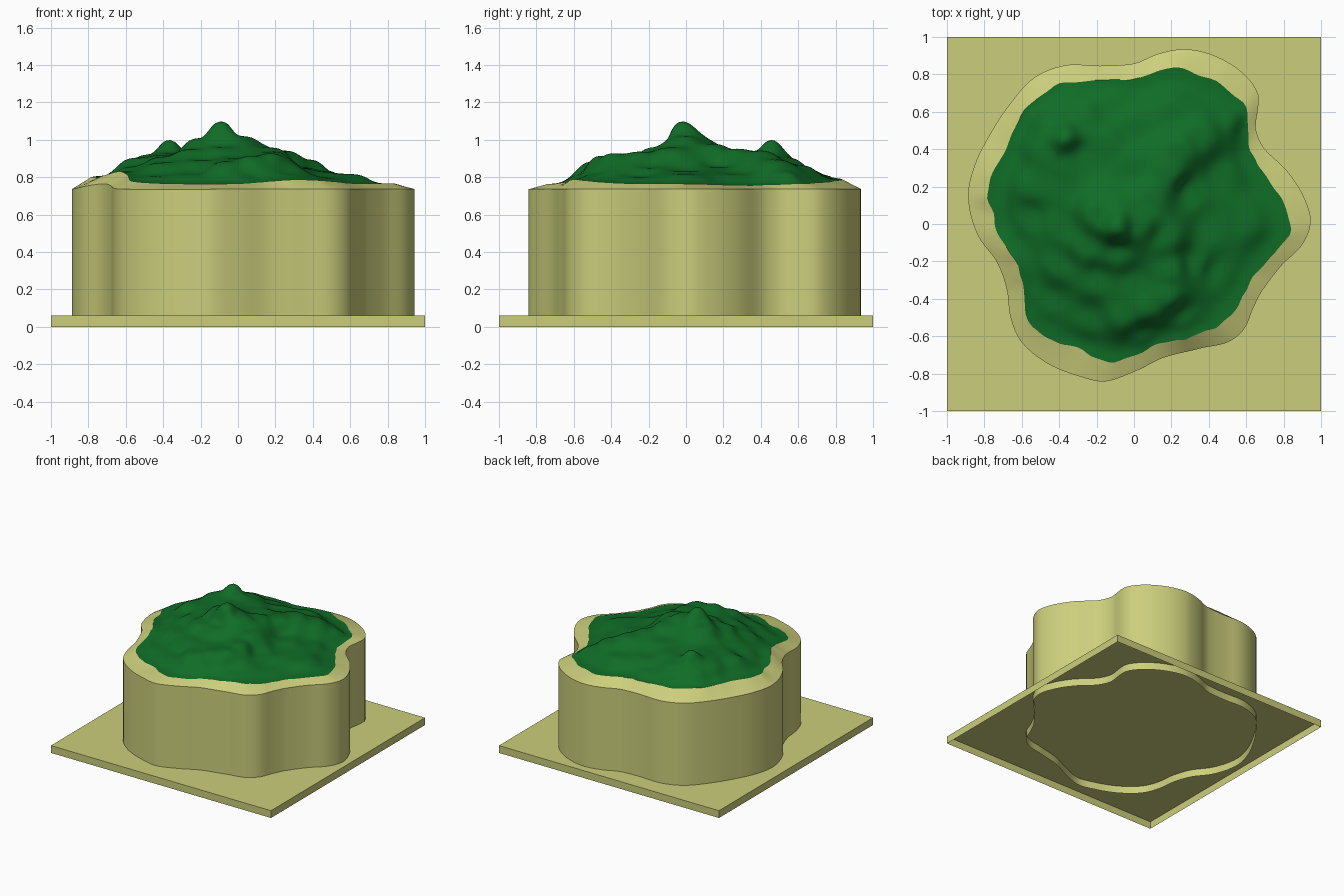
import bpy, bmesh, math
from mathutils import noise, Vector

if "Cube" in bpy.data.objects:
    bpy.data.objects.remove(bpy.data.objects["Cube"])

SEG = 180


def material(name, rgb):
    m = bpy.data.materials.new(name)
    m.diffuse_color = (*rgb, 1)
    m.use_nodes = True
    m.node_tree.nodes["Principled BSDF"].inputs["Base Color"].default_value = m.diffuse_color
    return m


SAND = material("sand", (0.60, 0.62, 0.20))
FOREST = material("forest", (0.005, 0.15, 0.02))


def periodic(keys, period):
    """Smooth closed Hermite curve through (position, value) pairs."""
    keys = sorted(keys)
    n = len(keys)

    def key(i):
        k, v = keys[i % n]
        return k + period * (i // n), v

    def slope(i):
        (a, u), (b, v) = key(i - 1), key(i + 1)
        return (v - u) / (b - a)

    def f(a):
        a = (a - keys[0][0]) % period + keys[0][0]
        i = max(k for k in range(n) if keys[k][0] <= a + 1e-9)
        (a0, v0), (a1, v1) = key(i), key(i + 1)
        h = a1 - a0
        t = (a - a0) / h
        return ((2*t**3 - 3*t**2 + 1) * v0 + (t**3 - 2*t**2 + t) * h * slope(i)
                + (3*t**2 - 2*t**3) * v1 + (t**3 - t**2) * h * slope(i + 1))
    return f


def polar(points):
    """Radius as a function of angle for a star-shaped outline."""
    return periodic([(math.atan2(y, x) % math.tau, math.hypot(x, y))
                     for x, y in points], math.tau)


def make_object(name, bm, mat, angle):
    me = bpy.data.meshes.new(name)
    bm.to_mesh(me)
    bm.free()
    ob = bpy.data.objects.new(name, me)
    bpy.context.collection.objects.link(ob)
    me.materials.append(mat)
    if angle:
        bpy.ops.object.select_all(action='DESELECT')
        ob.select_set(True)
        bpy.context.view_layer.objects.active = ob
        bpy.ops.object.shade_smooth_by_angle(angle=math.radians(angle))
    return ob


def loft(name, rings, mat, angle, tip=None):
    """Skin closed rings running upward/inward; optionally close with a tip."""
    bm = bmesh.new()
    vs = [[bm.verts.new(p) for p in r] for r in rings]
    for lo, hi in zip(vs, vs[1:]):
        for j in range(SEG):
            k = (j + 1) % SEG
            bm.faces.new((lo[j], lo[k], hi[k], hi[j]))
    if tip:
        c = bm.verts.new(tip)
        for j in range(SEG):
            bm.faces.new((vs[-1][j], vs[-1][(j + 1) % SEG], c))
    return make_object(name, bm, mat, angle)


# Island outline and tree line as seen from above
shore = polar([
    (.945, .01), (.915, .13), (.83, .27), (.70, .40), (.65, .51), (.66, .60),
    (.665, .69), (.59, .80), (.43, .90), (.27, .935), (.13, .91), (0, .858),
    (-.18, .846), (-.37, .848), (-.53, .785), (-.665, .64), (-.77, .48),
    (-.85, .32), (-.887, .15), (-.835, -.06), (-.735, -.20), (-.68, -.35),
    (-.66, -.50), (-.61, -.62), (-.48, -.735), (-.29, -.815), (-.16, -.842),
    (0, -.79), (.16, -.714), (.35, -.666), (.51, -.628), (.59, -.56),
    (.635, -.455), (.69, -.35), (.79, -.22), (.90, -.11)])
treeline = polar([
    (.835, 0), (.825, -.06), (.765, -.14), (.68, -.235), (.61, -.325),
    (.56, -.43), (.485, -.52), (.375, -.58), (.245, -.62), (.125, -.645),
    (.03, -.69), (-.05, -.725), (-.12, -.737), (-.21, -.715), (-.29, -.66),
    (-.40, -.64), (-.505, -.58), (-.57, -.50), (-.585, -.375), (-.62, -.22),
    (-.675, -.135), (-.735, -.04), (-.755, .065), (-.783, .15), (-.76, .265),
    (-.70, .37), (-.64, .49), (-.60, .585), (-.505, .68), (-.40, .75),
    (-.265, .762), (-.02, .773), (.08, .80), (.20, .832), (.30, .815),
    (.43, .762), (.54, .69), (.60, .62), (.607, .505), (.62, .40),
    (.68, .29), (.75, .195), (.805, .10)])

# Heights along the tree line and the shore, by angle in degrees
tree_z = periodic([(0, .765), (30, .757), (60, .775), (90, .80), (120, .81),
                   (150, .81), (180, .80), (198, .83), (225, .775),
                   (270, .765), (298, .787), (330, .768)], 360)
shore_z = periodic([(0, .737), (90, .737), (175, .738), (198, .765),
                    (220, .738), (280, .737)], 360)

# Peaks, ridges and valleys of the hill
relief = [
    (-.09, -.02, 1.11), (-.2, .05, 1.01), (.03, 0, 1.02), (-.09, -.16, .96),
    (-.37, .46, 1.02), (-.46, .53, .92), (-.27, .38, .91), (-.37, .33, .93),
    (-.28, .56, .91), (-.5, .4, .93), (-.55, .19, .91), (-.56, .04, .86),
    (-.4, .18, .92), (-.4, 0, .91), (-.25, -.13, .95), (-.4, -.22, .88),
    (-.45, -.42, .81), (-.2, -.3, .89), (-.25, -.52, .82), (0, -.32, .90),
    (.17, -.08, .96), (.2, -.25, .94), (.18, -.4, .935), (.07, -.47, .925),
    (-.05, -.5, .89), (.06, -.6, .82), (.27, -.5, .82), (.33, -.2, .85),
    (.42, 0, .83), (.6, 0, .82), (.45, -.25, .80), (.09, .14, .98),
    (.19, .27, .955), (.25, .4, .945), (.38, .48, .90), (.52, .54, .85),
    (.31, .18, .85), (.47, .27, .82), (0, .3, .93), (0, .52, .88),
    (.2, .6, .87), (-.12, .66, .85), (-.33, .67, .86), (-.15, .42, .92)]

ANG = [math.tau * j / SEG for j in range(SEG)]
S = [shore(a) for a in ANG]
T = [treeline(a) + .012 * noise.noise(Vector((9 * math.cos(a), 9 * math.sin(a), 0)))
     for a in ANG]
TZ = [tree_z(math.degrees(a)) for a in ANG]
SZ = [shore_z(math.degrees(a)) for a in ANG]


def ring(radii, heights):
    return [(r * math.cos(a), r * math.sin(a), z)
            for a, r, z in zip(ANG, radii, heights)]


samples = relief + ring(T, TZ)[::5]


def ground(x, y):
    """Inverse-distance blend of the relief points."""
    top = total = 0
    for px, py, pz in samples:
        w = ((x - px)**2 + (y - py)**2 + .003) ** -1.9
        top += w * pz
        total += w
    return top / total


# Base plate, open underneath
bm = bmesh.new()
bmesh.ops.create_cube(bm, size=1)
for v in bm.verts:
    v.co = (v.co.x * 2, v.co.y * 2, (v.co.z + .5) * .06)
bmesh.ops.delete(bm, geom=[f for f in bm.faces if f.normal.z < -.5 or
                           f.calc_center_median().z < .001], context='FACES_ONLY')
make_object("base_plate", bm, SAND, 0)

# Vertical island wall, open underneath
loft("island_wall", [ring(S, [0] * SEG), ring(S, SZ)], SAND, 40)

# Sloping beach between wall and trees
beach = []
for i in range(5):
    t = i / 4
    beach.append(ring([s + (r - s) * t for s, r in zip(S, T)],
                      [a + (b - a) * t for a, b in zip(SZ, TZ)]))
loft("beach", beach, SAND, 60)

# Forested hill
hill = []
for i in range(48):
    t = 1 - i / 48
    k = t ** 10
    hill.append([(x, y, z * k + ground(x, y) * (1 - k))
                 for x, y, z in ring([r * t for r in T], TZ)])
loft("forest_hill", hill, FOREST, 60, (0, 0, ground(0, 0)))
